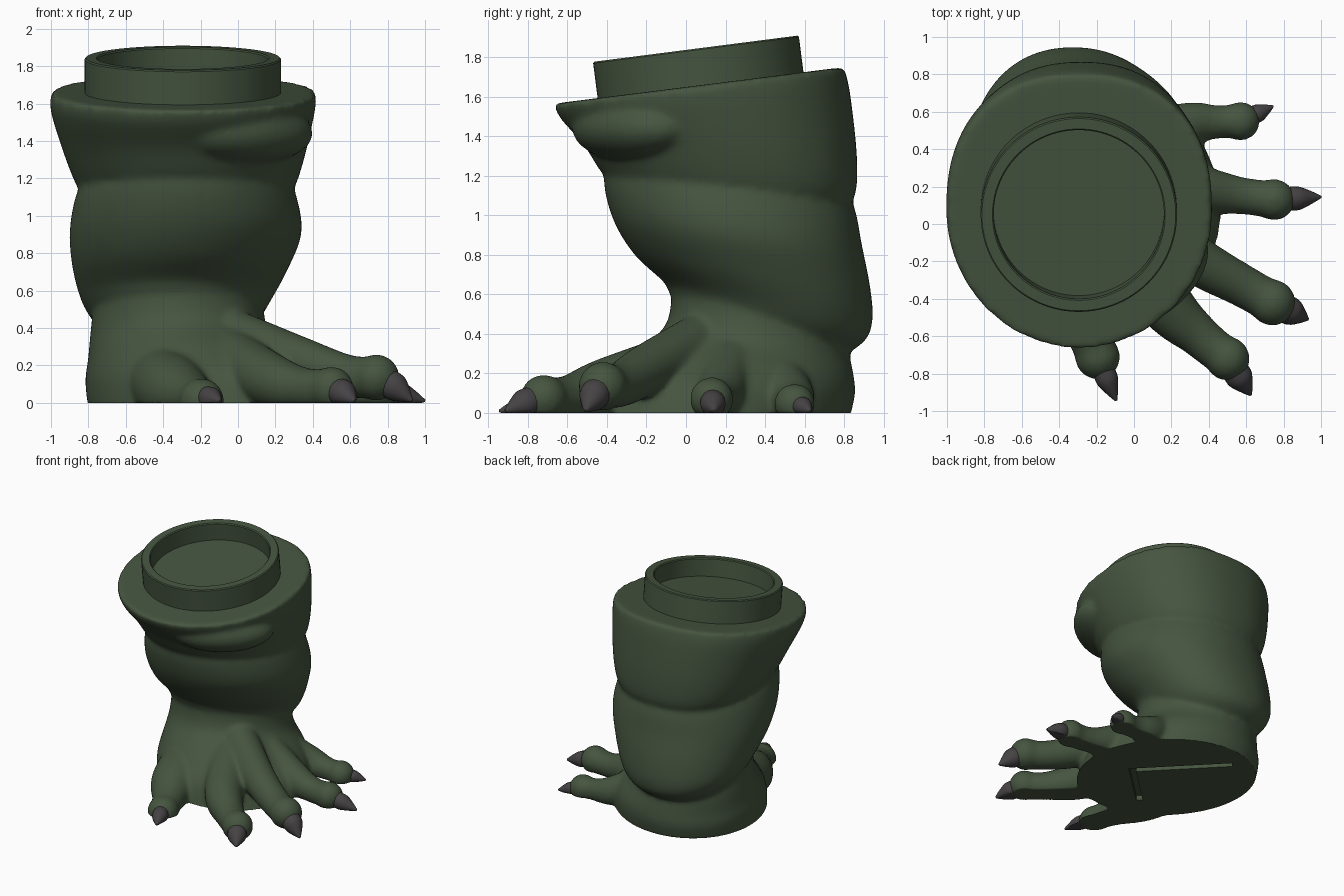
import bpy, bmesh
from math import sin, cos, tau, radians
from mathutils import Vector, Matrix

if "Cube" in bpy.data.objects:
    bpy.data.objects.remove(bpy.data.objects["Cube"])


def material(name, rgb):
    m = bpy.data.materials.new(name)
    m.diffuse_color = (*rgb, 1)
    m.use_nodes = True
    m.node_tree.nodes["Principled BSDF"].inputs["Base Color"].default_value = m.diffuse_color
    return m


SKIN = material("green_skin", (0.06, 0.09, 0.05))
HORN = material("dark_horn", (0.06, 0.055, 0.058))


def spline(keys, n):
    """Catmull-Rom through rows of numbers."""
    out = []
    last = len(keys) - 1
    for i in range(last):
        p0, p1, p2, p3 = (keys[max(0, min(last, i + k))] for k in (-1, 0, 1, 2))
        for s in range(n):
            t = s / n
            out.append([0.5 * (2 * b + (c - a) * t + (2 * a - 5 * b + 4 * c - d) * t * t
                               + (3 * b - a - 3 * c + d) * t ** 3)
                        for a, b, c, d in zip(p0, p1, p2, p3)])
    out.append(list(keys[-1]))
    return out


def skin_rings(bm, rings):
    rows = [[bm.verts.new(p) for p in r] for r in rings]
    n = len(rows[0])
    faces = [bm.faces.new((a[i], a[(i + 1) % n], b[(i + 1) % n], b[i]))
             for a, b in zip(rows, rows[1:]) for i in range(n)]
    faces += [bm.faces.new(rows[0][::-1]), bm.faces.new(rows[-1])]
    bmesh.ops.recalc_face_normals(bm, faces=faces)


def power(v, e):
    return (1 if v > 0 else -1) * abs(v) ** e


def tilted_loft(bm, keys, back=1.0, n=96):
    """Each key: front y, front z, back y, back z, left x, right x, shear.
    back < 1 makes the rear half of every ring squarer."""
    rings = []
    for fy, fz, by, bz, l, r, k in spline(keys, 5):
        ring = []
        for i in range(n):
            c, s = cos(tau * i / n), sin(tau * i / n)
            if s > 0:
                c, s = power(c, back), power(s, back)
            ring.append(((l + r) / 2 + (r - l) / 2 * c - k * s,
                         (fy + by) / 2 + (by - fy) / 2 * s,
                         (fz + bz) / 2 + (bz - fz) / 2 * s))
        rings.append(ring)
    skin_rings(bm, rings)


def tube(bm, keys, n=20):
    """Each key: x, y, z, radius."""
    pts = spline(keys, 6)
    rings = []
    for i, p in enumerate(pts):
        d = Vector(pts[min(i + 1, len(pts) - 1)][:3]) - Vector(pts[max(i - 1, 0)][:3])
        side = d.cross(Vector((0, 0, 1))).normalized()
        up = side.cross(d).normalized()
        rings.append([Vector(p[:3]) + p[3] * (side * cos(a) + up * sin(a))
                      for a in (tau * k / n for k in range(n))])
    skin_rings(bm, rings)


def ball(bm, c, r, turn=0):
    m = Matrix.Translation(c) @ Matrix.Rotation(turn, 4, 'Z') @ Matrix.Diagonal((*r, 1))
    bmesh.ops.create_uvsphere(bm, u_segments=32, v_segments=20, radius=1, matrix=m)


def make(bm, name, mat):
    me = bpy.data.meshes.new(name)
    bm.to_mesh(me)
    bm.free()
    ob = bpy.data.objects.new(name, me)
    bpy.context.collection.objects.link(ob)
    me.materials.append(mat)
    return ob


def activate(ob):
    bpy.ops.object.select_all(action='DESELECT')
    ob.select_set(True)
    bpy.context.view_layer.objects.active = ob


def apply_mod(ob, kind, **props):
    activate(ob)
    m = ob.modifiers.new(kind, kind)
    for k, v in props.items():
        setattr(m, k, v)
    bpy.ops.object.modifier_apply(modifier=m.name)


def flatten(ob):
    for v in ob.data.vertices:
        v.co.z = max(v.co.z, 0)


def smooth(ob, deg=40):
    activate(ob)
    bpy.ops.object.shade_smooth_by_angle(angle=radians(deg))


bm = bmesh.new()
# Upper cuff of the leg
tilted_loft(bm, [
    (-.67, 1.565, .80, 1.75, -1.0, .42, 0),
    (-.635, 1.49, .83, 1.62, -1.0, .41, 0),
    (-.52, 1.36, .865, 1.30, -.93, .36, 0),
    (-.43, 1.22, .855, 1.10, -.86, .305, 0),
    (-.36, 1.16, .78, 1.04, -.80, .25, 0)], .87)
# Middle roll of the leg, sagging toward the heel
tilted_loft(bm, [
    (-.39, 1.28, .79, 1.16, -.81, .26, 0),
    (-.415, 1.16, .855, 1.03, -.87, .315, 0),
    (-.365, .97, .89, .85, -.90, .34, 0),
    (-.26, .80, .93, .65, -.885, .27, 0),
    (-.11, .66, .945, .48, -.845, .185, 0),
    (-.08, .60, .91, .37, -.80, .13, 0),
    (0, .56, .80, .29, -.74, .06, 0)], .93)
# Foot body, its sole swung toward the right front
tilted_loft(bm, [
    (-.07, .66, .80, .42, -.77, .13, 0),
    (-.10, .45, .83, .28, -.79, .17, 0),
    (-.26, .30, .85, .18, -.80, .31, .04),
    (-.41, .15, .855, .09, -.81, .42, .09),
    (-.47, -.04, .825, -.04, -.79, .46, .11)])
# Skin fold hanging at the front of the cuff
ball(bm, (.03, -.265, 1.44), (.41, .26, .17), radians(33))

# Toes: path with radius, knuckle, claw tip, claw radius
TOES = [
    ([(-.46, .10, .16, .19), (-.35, -.32, .07, .19), (-.25, -.56, .03, .13)],
     (-.195, -.71, .01, .122), (-.095, -.945), .062),
    ([(-.10, .05, .30, .14), (.15, -.40, .13, .15), (.35, -.60, .075, .115)],
     (.50, -.72, .075, .12), (.625, -.915), .075),
    ([(-.05, .08, .37, .14), (.33, -.19, .225, .13), (.58, -.33, .145, .115)],
     (.74, -.42, .135, .125), (.93, -.51), .078),
    ([(.0, .25, .30, .14), (.38, .18, .12, .125), (.58, .15, .07, .10)],
     (.75, .13, .07, .112), (1.0, .145), .066),
    ([(-.05, .40, .24, .15), (.28, .53, .09, .12), (.45, .545, .055, .09)],
     (.57, .55, .045, .105), (.745, .63), .05)]
claws = bmesh.new()
for path, knuckle, tip, w in TOES:
    tube(bm, path + [(*knuckle[:3], knuckle[3] * .9)])
    ball(bm, knuckle[:3], [knuckle[3]] * 3)
    k = Vector(knuckle[:3])
    t = Vector((*tip, .008))
    start = min(.9, knuckle[3] * .6 / (t - k).length)
    z0 = max(k.z * .85, .03)
    keys = []
    for g, r in ((0, .95), (.35, .95), (.7, .55), (1, .1)):
        p = k.lerp(t, start + (1 - start) * g)
        keys.append((p.x, p.y, .01 + (z0 - .01) * (1 - g), w * r))
    tube(claws, keys, 16)

# Fuse the flesh into one smooth skin
leg = make(bm, "leg_and_foot", SKIN)
apply_mod(leg, 'REMESH', mode='VOXEL', voxel_size=.015)
apply_mod(leg, 'SMOOTH', factor=.5, iterations=20)
flatten(leg)

# L-shaped groove in the sole
for a, b in (((.10, .10), (-.42, .64)), ((.10, .10), (-.22, -.20))):
    a, b = Vector(a), Vector(b)
    d = b - a
    c = (a + b) / 2
    bm = bmesh.new()
    bmesh.ops.create_cube(bm, size=1, matrix=Matrix.Translation((c.x, c.y, 0))
                          @ Matrix.Rotation(d.angle_signed(Vector((1, 0))), 4, 'Z')
                          @ Matrix.Diagonal((d.length + .05, .05, .08, 1)))
    cutter = make(bm, "groove_cutter", SKIN)
    cutter.hide_render = True
    apply_mod(leg, 'BOOLEAN', operation='DIFFERENCE', object=cutter, solver='EXACT')
    bpy.data.objects.remove(cutter)
smooth(leg, 60)

claw_set = make(claws, "claws", HORN)
flatten(claw_set)
smooth(claw_set, 50)

# Tilted joint collar with a recess
bm = bmesh.new()
prof = [(.001, .05), (.455, .05), (.455, .19), (.462, .197), (.518, .197),
        (.525, .19), (.525, -.06), (.001, -.06)]
skin_rings(bm, [[(r * cos(tau * i / 96), r * sin(tau * i / 96), z) for i in range(96)]
                for r, z in prof])
collar = make(bm, "joint_collar", SKIN)
collar.location = (-.295, .075, 1.648)
collar.rotation_euler = (radians(7.3), 0, 0)
smooth(collar, 30)
